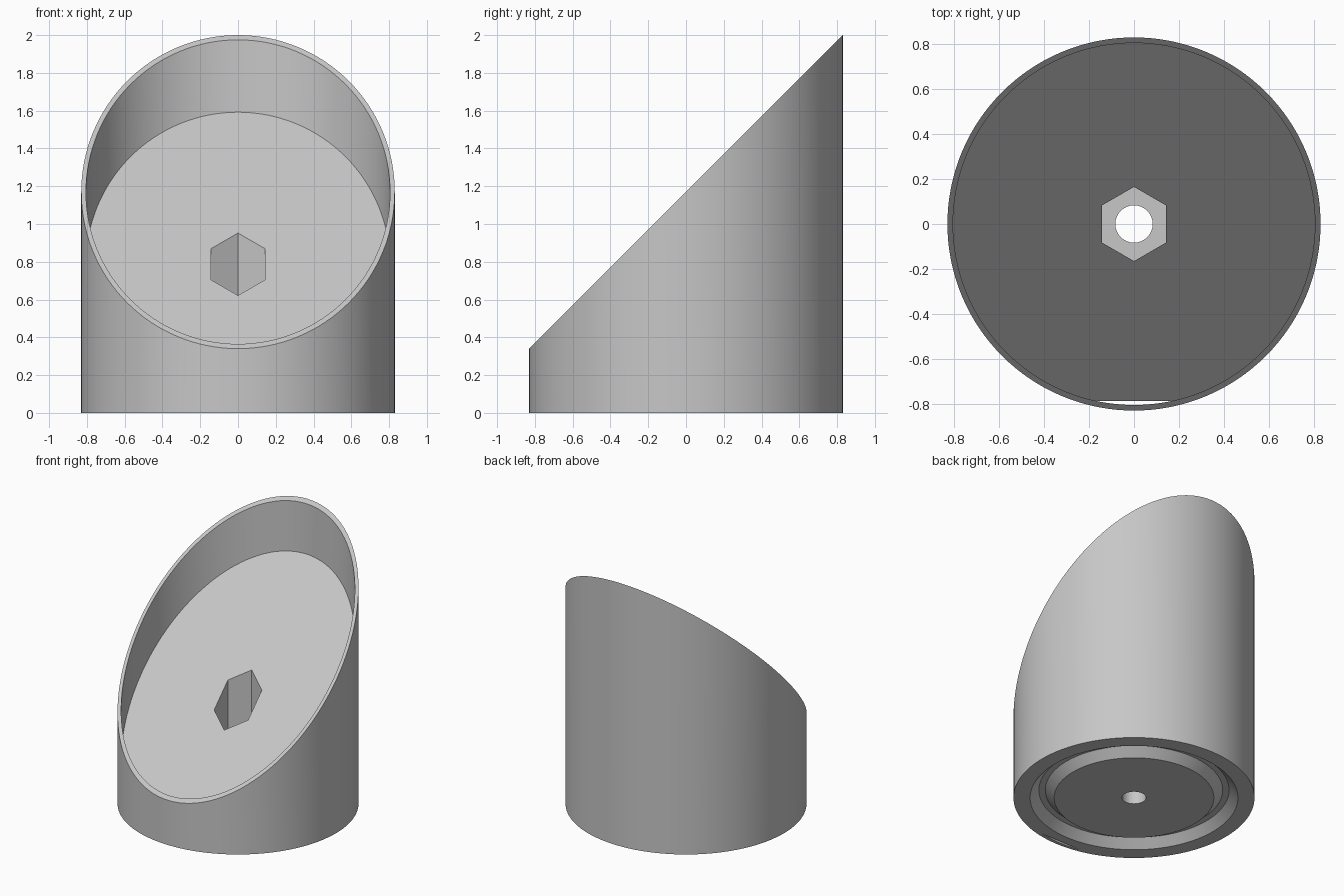
import bpy
import bmesh
from math import sin, cos, tau, radians
from mathutils import Vector

if "Cube" in bpy.data.objects:
    bpy.data.objects.remove(bpy.data.objects["Cube"])

SEGMENTS = 128
RADIUS = 0.83       # outer wall
BORE = 0.805        # inner wall
RIM = 1.17          # height of the sloped rim on the axis
FLOOR = 0.787       # height of the sloped floor on the axis

grey = bpy.data.materials.new("light_grey")
grey.use_nodes = True
colour = (0.57, 0.57, 0.57, 1)
grey.diffuse_color = colour
grey.node_tree.nodes["Principled BSDF"].inputs["Base Color"].default_value = colour


def finish(name, bm):
    bmesh.ops.recalc_face_normals(bm, faces=bm.faces)
    mesh = bpy.data.meshes.new(name)
    bm.to_mesh(mesh)
    bm.free()
    mesh.materials.append(grey)
    obj = bpy.data.objects.new(name, mesh)
    bpy.context.collection.objects.link(obj)
    return obj


def prism(name, radius, bottom, top, sides=SEGMENTS, slope=None, keep_above=False):
    """Upright prism with a corner on the y axis, optionally cut at 45 degrees."""
    bm = bmesh.new()
    ring = [bm.verts.new((radius * sin(tau * i / sides), radius * cos(tau * i / sides), bottom))
            for i in range(sides)]
    base = bm.faces.new(ring)
    grown = bmesh.ops.extrude_face_region(bm, geom=[base], use_keep_orig=True)["geom"]
    bmesh.ops.translate(bm, vec=(0, 0, top - bottom),
                        verts=[g for g in grown if isinstance(g, bmesh.types.BMVert)])
    if slope is not None:
        bmesh.ops.bisect_plane(bm, geom=bm.verts[:] + bm.edges[:] + bm.faces[:],
                               plane_co=(0, 0, slope), plane_no=Vector((0, -1, 1)).normalized(),
                               clear_outer=not keep_above, clear_inner=keep_above)
        bmesh.ops.holes_fill(bm, edges=bm.edges[:], sides=0)
    return finish(name, bm)


def lathe(name, profile):
    """Closed (radius, height) profile turned about the z axis."""
    bm = bmesh.new()
    rings = [[bm.verts.new((r * sin(tau * i / SEGMENTS), r * cos(tau * i / SEGMENTS), z))
              for r, z in profile] for i in range(SEGMENTS)]
    n = len(profile)
    for i in range(SEGMENTS):
        a, b = rings[i - 1], rings[i]
        for j in range(n):
            bm.faces.new((a[j - 1], a[j], b[j], b[j - 1]))
    return finish(name, bm)


# Sloped solid body
body = prism("sloped_cup", RADIUS, 0, 2.5, slope=RIM)

# Cavity, bolt pocket, bolt hole and chamfered groove in the underside
cutters = [
    prism("cavity_cutter", BORE, -0.3, 3, slope=FLOOR, keep_above=True),
    prism("hex_pocket_cutter", 0.165, 0.17, 1.3, sides=6),
    prism("bolt_hole_cutter", 0.083, -0.2, 0.4, sides=64),
    lathe("groove_cutter", [(0.766, -0.05), (0.655, 0.061), (0.611, 0.061), (0.5, -0.05)]),
]

bpy.ops.object.select_all(action="DESELECT")
body.select_set(True)
bpy.context.view_layer.objects.active = body
for cutter in cutters:
    cutter.hide_render = True
    cut = body.modifiers.new(cutter.name, "BOOLEAN")
    cut.operation = "DIFFERENCE"
    cut.solver = "EXACT"
    cut.object = cutter
    bpy.ops.object.modifier_apply(modifier=cut.name)
    bpy.data.objects.remove(cutter)

bpy.ops.object.shade_smooth_by_angle(angle=radians(25))
